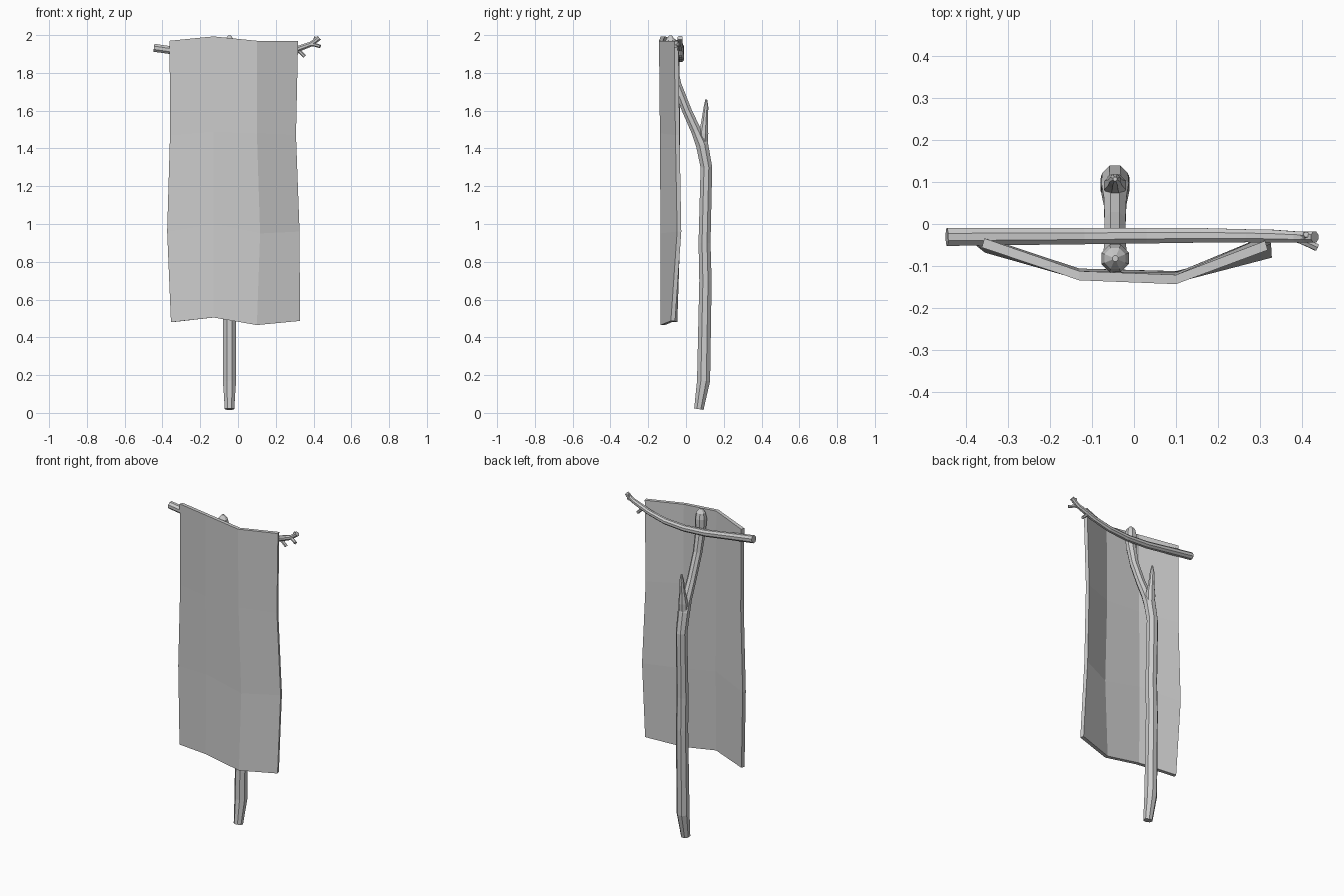
import bpy, bmesh, math
from mathutils import Vector


def tube(name, pts, sides=8, ref=(1, 0, 0)):
    """Closed low-poly limb through (x, y, z, radius) points."""
    bm = bmesh.new()
    pos = [Vector(p[:3]) for p in pts]
    rings = []
    for i, p in enumerate(pts):
        a, b = pos[max(i - 1, 0)], pos[min(i + 1, len(pts) - 1)]
        t = (b - a).normalized()
        u = (Vector(ref) - t * t.dot(Vector(ref))).normalized()
        v = t.cross(u)
        ring = []
        for k in range(sides):
            ang = 2 * math.pi * (k + 0.5) / sides
            ring.append(bm.verts.new(pos[i] + p[3] * 1.04 * (u * math.cos(ang) + v * math.sin(ang))))
        rings.append(ring)
    for r0, r1 in zip(rings, rings[1:]):
        for k in range(sides):
            j = (k + 1) % sides
            bm.faces.new((r0[k], r0[j], r1[j], r1[k]))
    bm.faces.new(rings[0][::-1])
    bm.faces.new(rings[-1])
    return finish(name, bm)


def finish(name, bm):
    bmesh.ops.recalc_face_normals(bm, faces=bm.faces)
    me = bpy.data.meshes.new(name)
    bm.to_mesh(me)
    bm.free()
    ob = bpy.data.objects.new(name, me)
    bpy.context.collection.objects.link(ob)
    return ob


# upright pole leaning forward into its upper fork
px = -0.045
pole = [(0.068, 0.02, 0.026), (0.093, 0.17, 0.036), (0.103, 0.7, 0.034),
        (0.098, 0.9, 0.033), (0.108, 1.3, 0.032), (0.085, 1.42, 0.034),
        (0.055, 1.49, 0.028), (0.005, 1.6, 0.026), (-0.05, 1.74, 0.026),
        (-0.078, 1.86, 0.029), (-0.082, 1.94, 0.034), (-0.082, 1.975, 0.026),
        (-0.082, 1.998, 0.007)]
tube("pole", [(px, y, z, r) for y, z, r in pole])

# broken stub behind the fork
tube("pole_stub", [(px, y, z, r) for y, z, r in [
    (0.09, 1.39, 0.024), (0.092, 1.48, 0.027), (0.098, 1.54, 0.018),
    (0.106, 1.62, 0.013), (0.107, 1.66, 0.005)]])

# sagging crossbar branch
tube("crossbar", [
    (-0.445, -0.031, 1.933, 0.022), (-0.30, -0.03, 1.912, 0.021),
    (-0.12, -0.029, 1.885, 0.020), (0.03, -0.028, 1.876, 0.019),
    (0.16, -0.027, 1.885, 0.018), (0.27, -0.028, 1.91, 0.016),
    (0.33, -0.029, 1.932, 0.016), (0.385, -0.031, 1.952, 0.014),
    (0.41, -0.031, 1.97, 0.013), (0.43, -0.031, 1.986, 0.014)], 8, (0, 1, 0))

# side twigs of the crossbar
twigs = [
    [(0.375, -0.03, 1.95, 0.010), (0.405, -0.042, 1.949, 0.009), (0.435, -0.056, 1.94, 0.009)],
    [(0.31, -0.028, 1.925, 0.010), (0.335, -0.03, 1.905, 0.009), (0.353, -0.03, 1.887, 0.009)],
    [(0.40, -0.03, 1.962, 0.010), (0.408, -0.027, 1.98, 0.008), (0.41, -0.025, 1.99, 0.007)]]
for i, t in enumerate(twigs):
    tube(f"twig_{i + 1}", t, 6, (0, 1, 0))

# hanging cloth: rows from top to bottom, four fold lines per row
rows_x = [(-0.362, -0.13, 0.10, 0.318), (-0.36, -0.13, 0.10, 0.307),
          (-0.375, -0.13, 0.117, 0.326), (-0.355, -0.13, 0.10, 0.328)]
rows_z = [(1.97, 1.993, 1.97, 1.97), (1.47, 1.49, 1.48, 1.47),
          (0.96, 1.0, 0.95, 0.96), (0.48, 0.505, 0.465, 0.487)]
rows_y = [(-0.056, -0.134, -0.143, -0.062), (-0.054, -0.132, -0.138, -0.056),
          (-0.052, -0.128, -0.135, -0.047), (-0.068, -0.132, -0.134, -0.08)]
thick = 0.022
bm = bmesh.new()
front, back = [], []
for xs, ys, zs in zip(rows_x, rows_y, rows_z):
    front.append([bm.verts.new(p) for p in zip(xs, ys, zs)])
    back.append([bm.verts.new((x + s, y + thick, z)) for x, y, z, s in
                 zip(xs, ys, zs, (0.006, 0, 0, -0.006))])
for i in range(3):
    for j in range(3):
        for g in (front, back):
            bm.faces.new((g[i][j], g[i + 1][j], g[i + 1][j + 1], g[i][j + 1]))
    for e in (0, 3):
        bm.faces.new((front[i][e], front[i + 1][e], back[i + 1][e], back[i][e]))
        bm.faces.new((front[e][i], front[e][i + 1], back[e][i + 1], back[e][i]))
finish("banner_cloth", bm)
